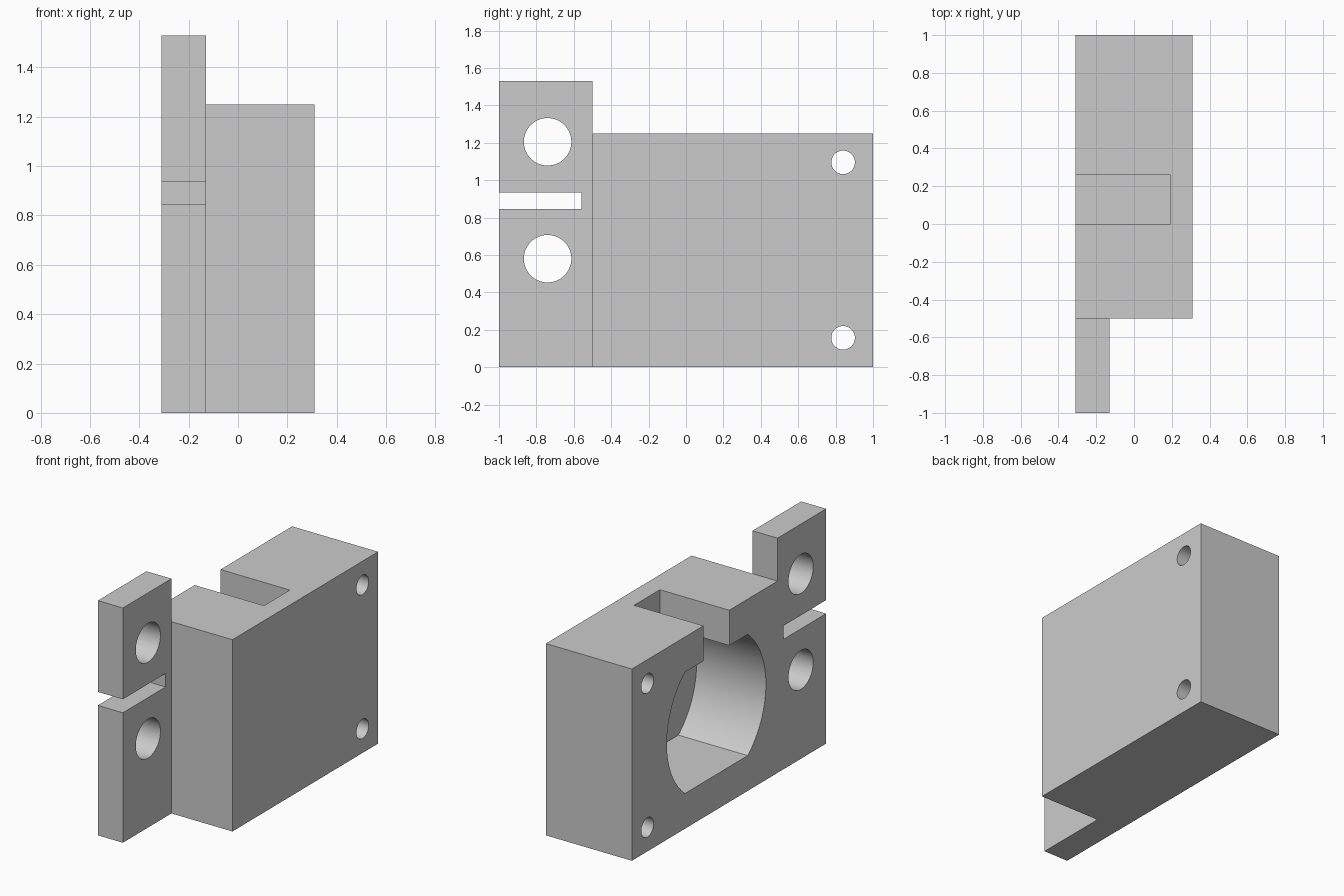
import bpy, bmesh, math

cube = bpy.data.objects.get("Cube")
if cube:
    bpy.data.objects.remove(cube, do_unlink=True)

LEFT, RIGHT = -0.31, 0.31      # block extents across x
TAB_X = -0.13                  # inner face of the thin tab
POCKET_X = 0.19                # floor of the blind pocket
MID_Y, MID_Z = 0.13, 0.625     # pocket centre

grey = bpy.data.materials.new("plain grey")
grey.use_nodes = True
grey.diffuse_color = (0.6, 0.6, 0.6, 1)
grey.node_tree.nodes["Principled BSDF"].inputs["Base Color"].default_value = (0.6, 0.6, 0.6, 1)


def prism(name, outline, x0, x1):
    """Extrude a (y, z) outline along x."""
    bm = bmesh.new()
    face = bm.faces.new([bm.verts.new((x0, y, z)) for y, z in outline])
    moved = bmesh.ops.extrude_face_region(bm, geom=[face])["geom"]
    verts = [v for v in moved if isinstance(v, bmesh.types.BMVert)]
    bmesh.ops.translate(bm, verts=verts, vec=(x1 - x0, 0, 0))
    bmesh.ops.recalc_face_normals(bm, faces=bm.faces)
    mesh = bpy.data.meshes.new(name)
    bm.to_mesh(mesh)
    bm.free()
    mesh.materials.append(grey)
    obj = bpy.data.objects.new(name, mesh)
    bpy.context.collection.objects.link(obj)
    return obj


def rect(y0, y1, z0, z1):
    return [(y0, z0), (y1, z0), (y1, z1), (y0, z1)]


def circle(y, z, r, n=64):
    return [(y + r * math.cos(2 * math.pi * i / n),
             z + r * math.sin(2 * math.pi * i / n)) for i in range(n)]


def flatted_circle(y, z, r, half, n=32):
    """Circle with flats at the top and bottom."""
    a = math.asin(half / r)
    arc = [-a + 2 * a * i / n for i in range(n + 1)]
    angles = arc + [t + math.pi for t in arc]
    return [(y + r * math.cos(t), z + r * math.sin(t)) for t in angles]


def combine(target, other, operation):
    """Boolean the other part into the target, then remove it."""
    mod = target.modifiers.new(operation, "BOOLEAN")
    mod.operation, mod.solver, mod.object = operation, "EXACT", other
    bpy.context.view_layer.objects.active = target
    bpy.ops.object.modifier_apply(modifier=mod.name)
    bpy.data.objects.remove(other, do_unlink=True)


# Thick block with the thin tab at its front
block = prism("mounting_block", rect(-0.5, 1, 0, 1.25), LEFT, RIGHT)
tab = prism("tab", rect(-1, -0.5, 0, 1.53), LEFT, TAB_X)
combine(block, tab, "UNION")

# Blind pocket and the notch that opens it to the top
out = LEFT - 0.1
pocket = prism("pocket_cutter", flatted_circle(MID_Y, MID_Z, 0.51, 0.395), out, POCKET_X)
notch = prism("notch_cutter", rect(MID_Y - 0.133, MID_Y + 0.133, MID_Z, 1.4), out, POCKET_X)
combine(pocket, notch, "UNION")
combine(block, pocket, "DIFFERENCE")

# Through holes: two in the tab, two at the back of the block
for y, z, r in ((-0.74, 1.205, 0.127), (-0.74, 0.58, 0.127),
                (0.84, 1.095, 0.063), (0.84, 0.157, 0.063)):
    combine(block, prism("hole_cutter", circle(y, z, r), out, RIGHT + 0.1), "DIFFERENCE")

# Clamping slot in the tab
combine(block, prism("slot_cutter", rect(-1.1, -0.56, 0.847, 0.935), out, 0), "DIFFERENCE")

# Merge coplanar faces, then smooth only the round walls
bm = bmesh.new()
bm.from_mesh(block.data)
bmesh.ops.remove_doubles(bm, verts=bm.verts, dist=0.0001)
bmesh.ops.dissolve_limit(bm, angle_limit=math.radians(0.5), verts=bm.verts, edges=bm.edges)
bm.to_mesh(block.data)
bm.free()
block.select_set(True)
bpy.context.view_layer.objects.active = block
bpy.ops.object.shade_smooth_by_angle(angle=math.radians(20))
